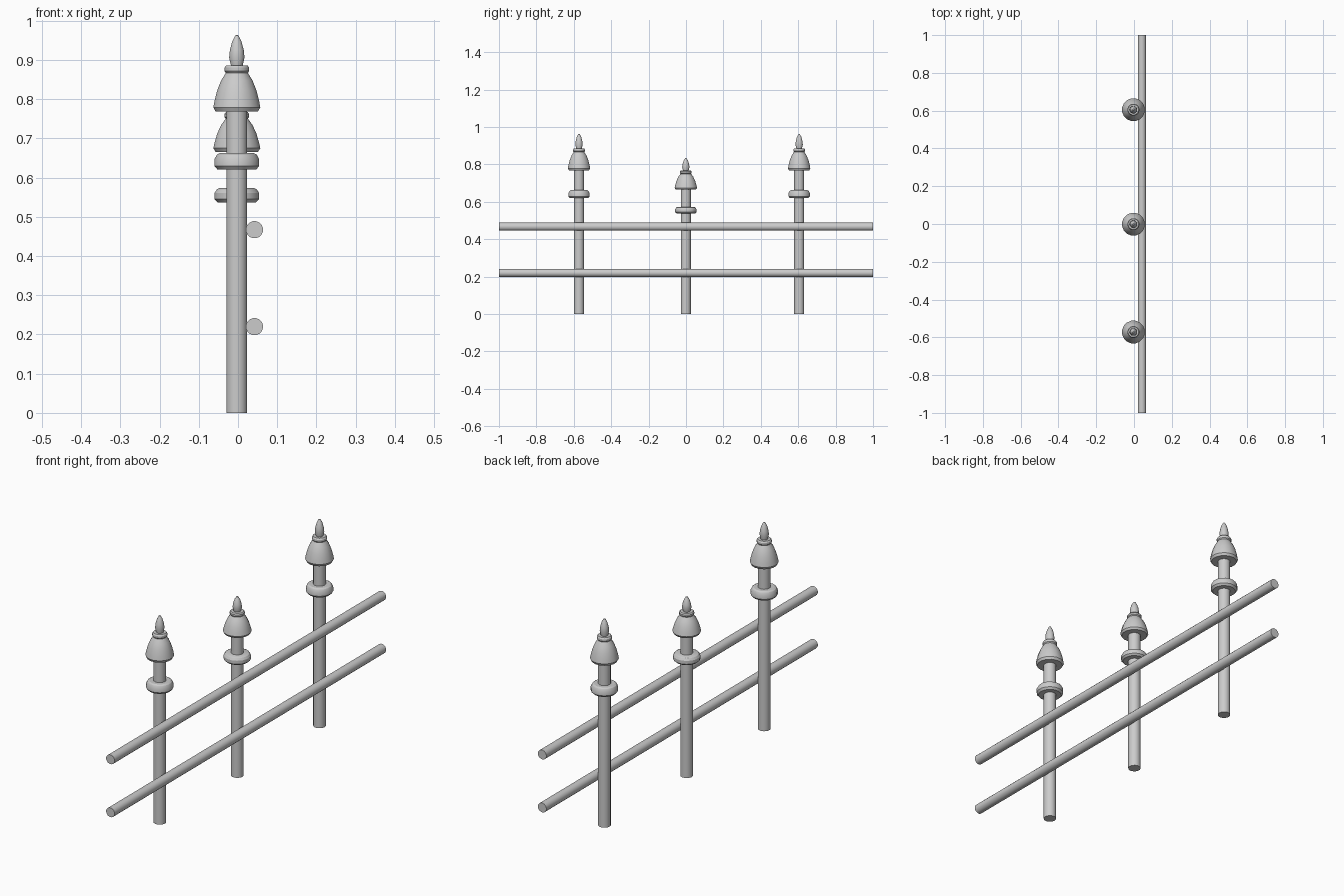
import bpy, bmesh, math
from mathutils import Matrix

if "Cube" in bpy.data.objects:
    bpy.data.objects.remove(bpy.data.objects["Cube"])

SIDES = 16
POST_X, RAIL_X = -0.003, 0.042


def lathe(name, profile, matrix):
    """Revolve (radius, height) points about the local z axis."""
    bm = bmesh.new()
    rings = []
    for r, z in profile:
        if r == 0:
            rings.append([bm.verts.new((0, 0, z))] * SIDES)
        else:
            angles = [2 * math.pi * (i + 0.5) / SIDES for i in range(SIDES)]
            rings.append([bm.verts.new((r * math.cos(a), r * math.sin(a), z)) for a in angles])
    for low, high in zip(rings, rings[1:]):
        for i in range(SIDES):
            j = (i + 1) % SIDES
            corners = dict.fromkeys((low[i], low[j], high[j], high[i]))
            bm.faces.new(list(corners))
    bm.transform(matrix)
    bmesh.ops.recalc_face_normals(bm, faces=bm.faces)
    mesh = bpy.data.meshes.new(name)
    bm.to_mesh(mesh)
    bm.free()
    ob = bpy.data.objects.new(name, mesh)
    bpy.context.collection.objects.link(ob)
    bpy.ops.object.select_all(action='DESELECT')
    ob.select_set(True)
    bpy.context.view_layer.objects.active = ob
    bpy.ops.object.shade_smooth_by_angle(angle=math.radians(30))


# Turned parts of one full-height post
PARTS = {
    "shaft": [(0, 0), (0.027, 0), (0.027, 0.79), (0, 0.79)],
    "ring": [(0, 0.62), (0.05, 0.62), (0.058, 0.629), (0.058, 0.647),
             (0.052, 0.658), (0.045, 0.662), (0, 0.662)],
    "bell_cap": [(0, 0.768), (0.055, 0.768), (0.061, 0.779), (0.058, 0.795),
                 (0.051, 0.822), (0.041, 0.847), (0.029, 0.866), (0, 0.866)],
    "collar": [(0, 0.864), (0.028, 0.866), (0.032, 0.871), (0.032, 0.88),
               (0.028, 0.886), (0, 0.886)],
    "finial": [(0, 0.884), (0.015, 0.884), (0.02, 0.906), (0.018, 0.925),
               (0.012, 0.947), (0.004, 0.962), (0, 0.964)],
}

# Two tall posts with a shorter, vertically squashed one between
for post, y, height in (("front", -0.572, 1), ("middle", -0.001, 0.866), ("back", 0.605, 1)):
    place = Matrix.Translation((POST_X, y, 0)) @ Matrix.Diagonal((1, 1, height, 1))
    for part, profile in PARTS.items():
        lathe(f"{post}_post_{part}", profile, place)

# Two round rails on the right side of the posts
for name, z in (("lower_rail", 0.22), ("upper_rail", 0.467)):
    place = Matrix.Translation((RAIL_X, 0, z)) @ Matrix.Rotation(math.pi / 2, 4, 'X')
    lathe(name, [(0, -1), (0.022, -1), (0.022, 1), (0, 1)], place)
